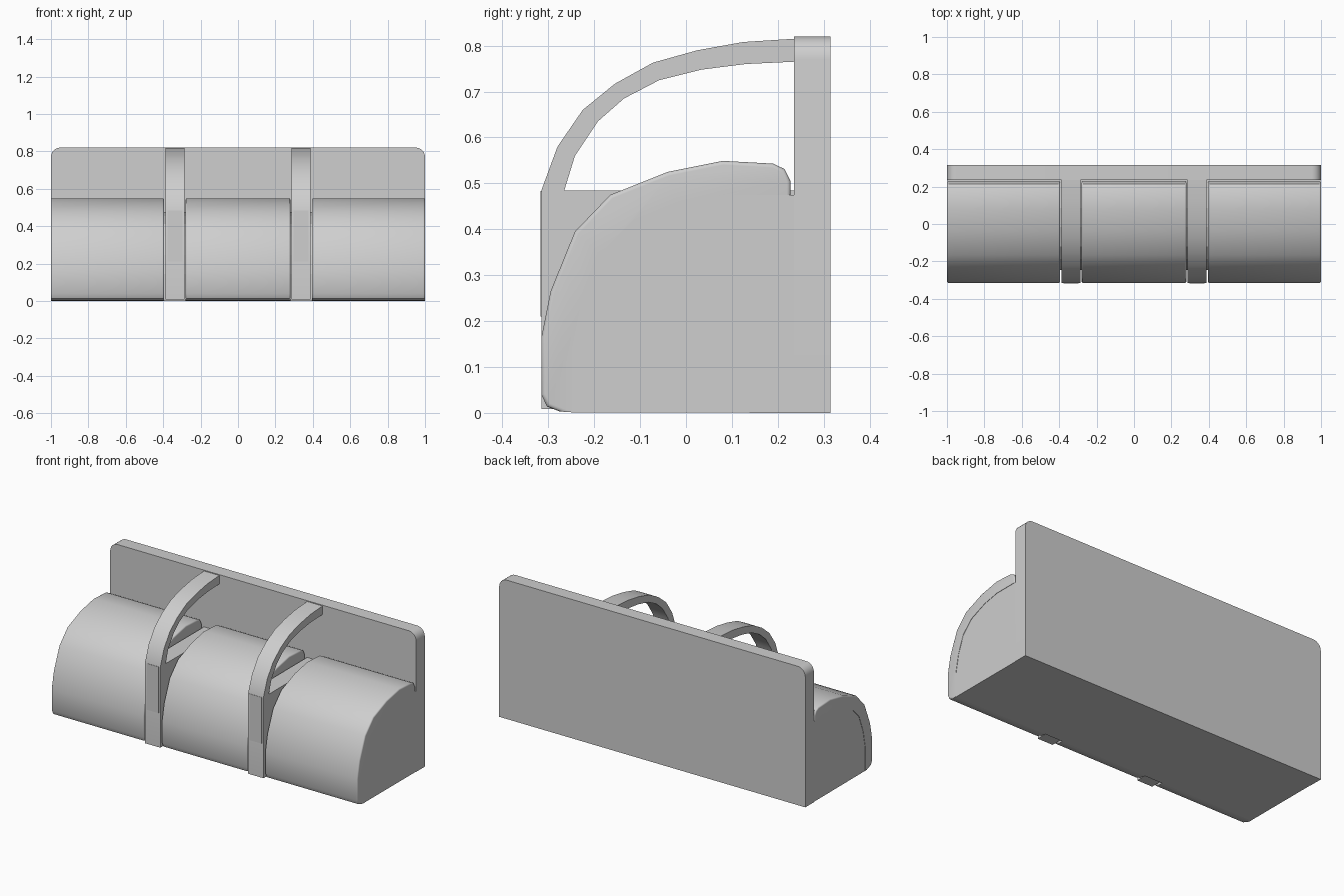
import bpy, bmesh, math

cube = bpy.data.objects.get("Cube")
if cube:
    bpy.data.objects.remove(cube, do_unlink=True)

GREY = (0.62, 0.62, 0.62, 1)
mat = bpy.data.materials.new("plain_grey")
mat.use_nodes = True
mat.diffuse_color = GREY
mat.node_tree.nodes["Principled BSDF"].inputs["Base Color"].default_value = GREY


def finish(name, bm, smooth=False):
    """Turn a bmesh into a named object with the grey material."""
    bmesh.ops.recalc_face_normals(bm, faces=bm.faces)
    mesh = bpy.data.meshes.new(name)
    bm.to_mesh(mesh)
    bm.free()
    mesh.materials.append(mat)
    obj = bpy.data.objects.new(name, mesh)
    bpy.context.collection.objects.link(obj)
    if smooth:
        bpy.ops.object.select_all(action="DESELECT")
        obj.select_set(True)
        bpy.context.view_layer.objects.active = obj
        bpy.ops.object.shade_smooth_by_angle(angle=math.radians(35))
    return obj


def prism(profile, x0, x1):
    """Extrude a side profile of (y, z) points from x0 to x1."""
    bm = bmesh.new()
    a = [bm.verts.new((x0, y, z)) for y, z in profile]
    b = [bm.verts.new((x1, y, z)) for y, z in profile]
    n = len(profile)
    bm.faces.new(a)
    bm.faces.new(b)
    for i in range(n):
        j = (i + 1) % n
        bm.faces.new((a[i], a[j], b[j], b[i]))
    return bm, a, b


FRONT, BACK, REAR = -0.315, 0.235, 0.315
HEIGHT = 0.82

# Side curves shared by the cushions and the base
outer = [(-0.275, 0.003), (-0.303, 0.014), (FRONT, 0.04), (FRONT, 0.165),
         (-0.295, 0.265), (-0.242, 0.395), (-0.165, 0.475), (-0.04, 0.525),
         (0.08, 0.549), (0.19, 0.543), (0.215, 0.531), (0.228, 0.505)]
inner = [(0.228, 0.475), (0.085, 0.475), (-0.015, 0.455), (-0.12, 0.412),
         (-0.187, 0.345), (-0.225, 0.245), (-0.245, 0.145), (-0.245, 0.001)]

# Base block filling the space under the cushions
bm, _, _ = prism(inner + [(REAR - 0.01, 0), (REAR - 0.01, 0.475)], -0.998, 0.998)
finish("base", bm)

# Back panel with rounded top corners
bm = bmesh.new()
R = 0.05
outline = [(-1, 0), (1, 0)]
for side, start in ((1, 0), (-1, 90)):
    for k in range(7):
        t = math.radians(start + 15 * k)
        outline.append((side * (1 - R) + R * math.cos(t), HEIGHT - R + R * math.sin(t)))
face = bm.faces.new([bm.verts.new((x, BACK, z)) for x, z in outline])
ext = bmesh.ops.extrude_face_region(bm, geom=[face], use_keep_orig=True)
moved = [g for g in ext["geom"] if isinstance(g, bmesh.types.BMVert)]
bmesh.ops.translate(bm, verts=moved, vec=(0, REAR - BACK, 0))
finish("back_panel", bm, smooth=True)

# Three curved seat cushions with rounded end edges
for name, x0, x1 in (("right_cushion", -1, -0.395),
                     ("middle_cushion", -0.28, 0.28),
                     ("left_cushion", 0.395, 1)):
    bm, a, b = prism(outer + inner, x0, x1)
    rim = []
    for ring in (a, b):
        for i in range(len(outer)):
            rim.append(bm.edges.get((ring[i], ring[i + 1])))
    bmesh.ops.bevel(bm, geom=rim, offset=0.025, segments=4, profile=0.5,
                    affect="EDGES", clamp_overlap=True)
    finish(name, bm, smooth=True)

# Two dividers, each a solid panel below an arched armrest
arch_out = [(FRONT, 0.485), (-0.28, 0.58), (-0.225, 0.66), (-0.155, 0.717),
            (-0.072, 0.763), (0.025, 0.79), (0.125, 0.808), (BACK, 0.815)]
arch_in = [(BACK, 0.765), (0.13, 0.76), (0.035, 0.748), (-0.058, 0.725),
           (-0.135, 0.685), (-0.192, 0.635), (-0.242, 0.56), (-0.265, 0.485)]
divider = [(FRONT, 0.008)] + arch_out + arch_in + [(BACK, 0.485), (BACK, 0.008)]
plate = [(FRONT - 0.002, 0.21), (FRONT - 0.002, 0.483),
         (FRONT + 0.003, 0.483), (FRONT + 0.003, 0.21)]
for label, x in (("right", -0.337), ("left", 0.337)):
    bm, _, _ = prism(divider, x - 0.05, x + 0.05)
    finish(label + "_divider", bm, smooth=True)
    # Thin plate on the front of the divider
    bm, _, _ = prism(plate, x - 0.04, x + 0.04)
    finish(label + "_divider_plate", bm)
